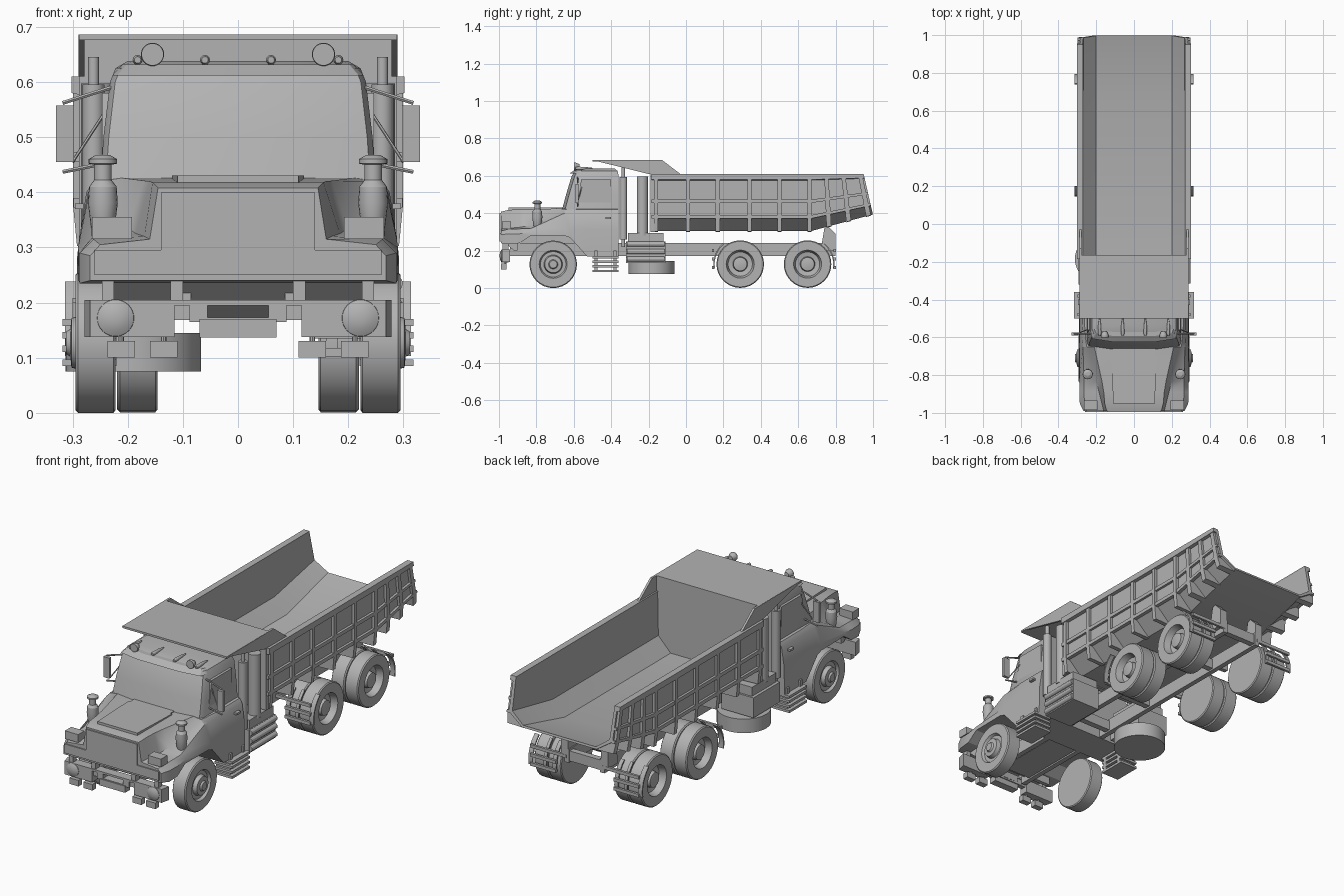
import bpy, bmesh
from math import cos, sin, pi
from mathutils import Vector

if "Cube" in bpy.data.objects:
    bpy.data.objects.remove(bpy.data.objects["Cube"], do_unlink=True)

GREY = (.45, .45, .45, 1)
paint = bpy.data.materials.new("plain_grey")
paint.use_nodes = True
paint.diffuse_color = GREY
paint.node_tree.nodes["Principled BSDF"].inputs["Base Color"].default_value = GREY
parts = []


def loft(name, rings, both=False):
    """Skin closed rings of equal length, cap the ends, optionally mirror across x."""
    bm = bmesh.new()
    rows = [[bm.verts.new(point) for point in ring] for ring in rings]
    count = len(rows[0])
    for lower, upper in zip(rows, rows[1:]):
        for i in range(count):
            j = (i + 1) % count
            bm.faces.new((lower[i], lower[j], upper[j], upper[i]))
    bm.faces.new(rows[0])
    bm.faces.new(rows[-1])
    bmesh.ops.recalc_face_normals(bm, faces=bm.faces)
    mesh = bpy.data.meshes.new(name)
    bm.to_mesh(mesh)
    bm.free()
    mesh.materials.append(paint)
    part = bpy.data.objects.new(name, mesh)
    bpy.context.collection.objects.link(part)
    if both:
        mirror = part.modifiers.new("mirror", "MIRROR")
        mirror.use_mirror_merge = False
    parts.append(part)
    return part


def prism(name, profile, x, both=False):
    """Extrude a side profile of (y, z) points between two x values."""
    return loft(name, [[(side, y, z) for y, z in profile] for side in x], both)


def box(name, x, y, z, both=False):
    corners = [(y[0], z[0]), (y[1], z[0]), (y[1], z[1]), (y[0], z[1])]
    return prism(name, corners, x, both)


def lathe(name, profile, start, direction, both=False, sides=32):
    """Turn (radius, distance) points around an axis."""
    start = Vector(start)
    turn = Vector(direction).to_track_quat("Z", "Y")
    angles = [2 * pi * i / sides for i in range(sides)]
    rings = [[start + turn @ Vector((r * cos(a), r * sin(a), d)) for a in angles]
             for r, d in profile]
    return loft(name, rings, both)


def rod(name, start, end, radius, both=False, sides=16):
    axis = Vector(end) - Vector(start)
    return lathe(name, [(radius, 0), (radius, axis.length)], start, axis, both, sides)


def symmetric(y, half):
    """Full cross-section from its right half of (x, z) points."""
    return [(x, y, z) for x, z in half] + [(-x, y, z) for x, z in reversed(half)]


# Dump bed: every part follows one warp that lifts and leans the tail
def bed_part(name, section, stations):
    def warp(y, x, z):
        tail = max(0, (y - .67) / .28) * (.61 - z) / .31
        return (x, y + .05 * tail, z + .09 * tail)
    return loft(name, [[warp(y, x, z) for x, z in section] for y in stations], True)


LENGTH = (-.185, .67, .95)
bed_part("bed_shell", [(.286, .61), (.286, .38), (.205, .305), (0, .305),
                       (0, .32), (.2, .32), (.268, .39), (.272, .61)], LENGTH)
bed_part("bed_top_rail", [(.27, .61), (.302, .61), (.302, .58), (.28, .575)], LENGTH)
for height in (.455, .372):
    bed_part("bed_side_rail", [(.28, height), (.298, height),
                               (.298, height + .018), (.28, height + .018)], LENGTH)
# Ribs drop straight down as fins beside the sloped lower wall
FIN = [(.28, .59), (.299, .59), (.299, .375), (.292, .303), (.2, .3), (.2, .315), (.28, .385)]
for y in (-.16, .01, .17, .34, .5, .66, .75, .84, .93):
    bed_part("bed_rib", FIN, (y - .011, y + .011))
box("bed_front_wall", x=(-.288, .288), y=(-.19, -.165), z=(.3, .676))
box("canopy_plate", x=(-.288, .288), y=(-.5, -.165), z=(.676, .686))
prism("canopy_cheek", [(-.5, .684), (-.2, .61), (-.03, .61), (-.13, .686)],
      x=(.278, .289), both=True)

# Hood, fenders and lower cab as one body
loft("hood_and_cab_body", [
    symmetric(-.99, [(.145, .408), (.16, .315), (.25, .305), (.268, .285), (.268, .24)]),
    symmetric(-.95, [(.155, .418), (.17, .32), (.262, .315), (.287, .29), (.287, .235)]),
    symmetric(-.89, [(.16, .42), (.185, .325), (.265, .317), (.289, .29), (.289, .24)]),
    symmetric(-.83, [(.17, .421), (.2, .335), (.265, .318), (.29, .3), (.29, .28)]),
    symmetric(-.65, [(.21, .426), (.25, .42), (.27, .4), (.288, .315), (.292, .28)]),
    symmetric(-.62, [(.22, .426), (.255, .42), (.272, .4), (.288, .315), (.292, .27)]),
    symmetric(-.53, [(.23, .426), (.262, .42), (.275, .4), (.288, .315), (.292, .17)]),
    symmetric(-.36, [(.23, .426), (.262, .42), (.275, .4), (.288, .315), (.292, .17)])])
loft("hood_raised_panel", [[(x * width, y, z) for x in (-1, 1) for z in (.4, .43)[::x]]
                           for y, width in ((-.95, .11), (-.69, .12))])
box("grille_panel", x=(-.14, .14), y=(-.996, -.98), z=(.26, .4))
box("grille_lower_panel", x=(-.26, .26), y=(-.996, -.98), z=(.25, .295))


# Upper cab with a gently bowed windscreen
def cab_ring(z, front, back, half):
    shape = [(half, back), (half, front + .045), (half * .96, front + .022),
             (half * .5, front + .006)]
    return [(x, y, z) for x, y in shape] + [(-x, y, z) for x, y in reversed(shape)]


loft("upper_cab", [cab_ring(.415, -.67, -.36, .25), cab_ring(.5, -.647, -.36, .244),
                   cab_ring(.6, -.617, -.36, .232), cab_ring(.625, -.6, -.365, .222),
                   cab_ring(.638, -.56, -.38, .2)])
loft("sun_visor", [cab_ring(.612, -.63, -.57, .228), cab_ring(.632, -.6, -.56, .21)])
prism("door_window_frame", [(-.585, .44), (-.4, .44), (-.4, .58), (-.56, .58)],
      x=(.23, .247), both=True)
box("door_handle", x=(.28, .296), y=(-.43, -.4), z=(.37, .38), both=True)
box("windscreen_base", x=(-.11, .11), y=(-.69, -.65), z=(.42, .43))

# Roof lamps and markers
lathe("roof_lamp", [(.02, 0), (.021, .01), (.012, .03)], (.155, -.6, .65), (0, 1, 0), True)
for x in (.06, .182):
    lathe("roof_marker", [(.006, 0), (.009, .01), (.008, .05), (.003, .09)],
          (x, -.59, .64), (0, 1, 0), True, sides=12)

# Mirrors on struts
box("mirror", x=(.297, .33), y=(-.59, -.575), z=(.455, .557), both=True)
for inner, outer in ((.59, .562), (.455, .437)):
    rod("mirror_strut", (.23, -.58, inner), (.318, -.58, outer), .004, True, sides=6)
rod("mirror_stay", (.225, -.55, .57), (.3, -.58, .455), .003, True, sides=6)

# Air cleaners and lamp boxes on the fenders
lathe("air_cleaner", [(.012, 0), (.022, .03), (.027, .07), (.025, .1), (.016, .112), (.016, .14),
                      (.026, .142), (.026, .15), (.012, .158)],
      (.245, -.795, .31), (0, 0, 1), True, sides=20)
box("fender_lamp", x=(.192, .265), y=(-.985, -.935), z=(.315, .355), both=True)

# Bumper with headlamps, tow gaps and hanging lamps
loft("bumper_side", [[(.115, y, .138), (.115, y, .205), (end, y, .205), (end, y, .138)]
                     for y, end in ((-.985, .268), (-.94, .278))], True)
box("bumper_upper_bar", x=(-.12, .12), y=(-.985, -.94), z=(.195, .205))
box("bumper_bridge", x=(.055, .088), y=(-.985, -.945), z=(.165, .2), both=True)
box("bumper_sill", x=(-.06, .06), y=(-.985, -.945), z=(.165, .173))
prism("bumper_slot", [(-.975, .197), (-.94, .197), (-.94, .17)], x=(-.06, .06))
box("bumper_plate", x=(-.07, .07), y=(-.99, -.95), z=(.137, .17))
box("tow_bracket", x=(.085, .118), y=(-.975, -.95), z=(.168, .2), both=True)
lathe("headlamp", [(.034, 0), (.033, .004), (.022, .01), (.008, .013)],
      (.222, -.983, .172), (0, -1, 0), True)
for x in (.11, .187):
    box("hanging_lamp", x=(x, x + .05), y=(-.99, -.96), z=(.1, .13), both=True)
    rod("lamp_stem", (x + .025, -.965, .12), (x + .025, -.965, .15), .005, True, sides=8)
prism("radiator_recess", [(-.965, .24), (-.9, .24), (-.9, .2), (-.92, .2)], x=(-.225, .225))
for x in (.1, .225):
    box("bumper_mount", x=(x, x + .022), y=(-.98, -.95), z=(.2, .24), both=True)

# Chassis
box("frame_rail", x=(.085, .11), y=(-.94, .8), z=(.172, .24), both=True)
box("engine", x=(-.08, .08), y=(-.88, -.4), z=(.175, .3))
for y in (-.3, 0, .47, .78):
    box("cross_member", x=(-.1, .1), y=(y - .015, y + .015), z=(.18, .23))
prism("bed_hinge", [(.72, .2), (.8, .2), (.8, .29), (.76, .33), (.74, .32)],
      x=(.09, .13), both=True)

# Wheels
TYRE = [(.122, 0), (.127, .004), (.127, .068), (.122, .073), (.075, .073)]
FRONT_HUB = [(.068, .06), (.05, .06), (.045, .08), (.025, .082), (.02, .09)]
REAR_HUB = [(.065, .04), (.04, .035), (.036, .06), (.015, .064)]
lathe("front_wheel", TYRE + FRONT_HUB, (.222, -.71, .127), (1, 0, 0), True)
for y in (.29, .65):
    lathe("rear_outer_wheel", TYRE + REAR_HUB, (.222, y, .128), (1, 0, 0), True)
    lathe("rear_inner_wheel", TYRE, (.146, y, .128), (1, 0, 0), True)

# Mud guards beside the rear wheels
for name, centre, side in (("guard_ahead", .29, -1), ("guard_behind", .65, 1)):
    arc = [(a * pi / 18, r) for r, steps in ((.137, range(-1, 6)), (.144, range(5, -2, -1)))
           for a in steps]
    outline = [(centre + side * r * cos(a), .128 + r * sin(a)) for a, r in arc]
    for x in ((.16, .18), (.215, .23), (.29, .314)):
        prism(name, outline, x, both=True)
    y = centre + side * .145
    for z in (.11, .155, .2):
        box("guard_bar", x=(.1 + (z < .2) * .06, .3), y=(y - .006, y + .006),
            z=(z - .008, z + .008), both=True)

# Exhaust stacks behind the cab
rod("slim_stack", (.262, -.335, .22), (.262, -.335, .645), .01, True)
rod("stack_sleeve", (.262, -.335, .26), (.262, -.335, .595), .02, True)
rod("wide_stack", (.255, -.233, .28), (.255, -.233, .597), .03, True)

# Ridged tank on one side, tool box over a flat spare wheel on the other
box("tank", x=(.13, .285), y=(-.32, -.11), z=(.135, .25))
for z in (.155, .195, .235):
    rod("tank_ridge", (.285, -.315, z), (.285, -.115, z), .014, sides=12)
box("tool_box", x=(-.295, -.12), y=(-.32, -.11), z=(.15, .25))
box("box_top", x=(.13, .28), y=(-.31, -.12), z=(.25, .295), both=True)
rod("spare_wheel", (-.19, -.185, .075), (-.19, -.185, .145), .123, sides=40)

# Slatted cab steps
for z in (.085, .11, .135, .158):
    box("cab_step", x=(.22, .318), y=(-.5, -.36), z=(z, z + .012), both=True)
for y in (-.48, -.38):
    box("step_hanger", x=(.22, .3), y=(y - .008, y + .008), z=(.085, .2), both=True)

# Smooth the round parts and keep real edges crisp
bpy.ops.object.select_all(action="DESELECT")
for part in parts:
    part.select_set(True)
bpy.context.view_layer.objects.active = parts[0]
bpy.ops.object.shade_smooth_by_angle(angle=.5)
